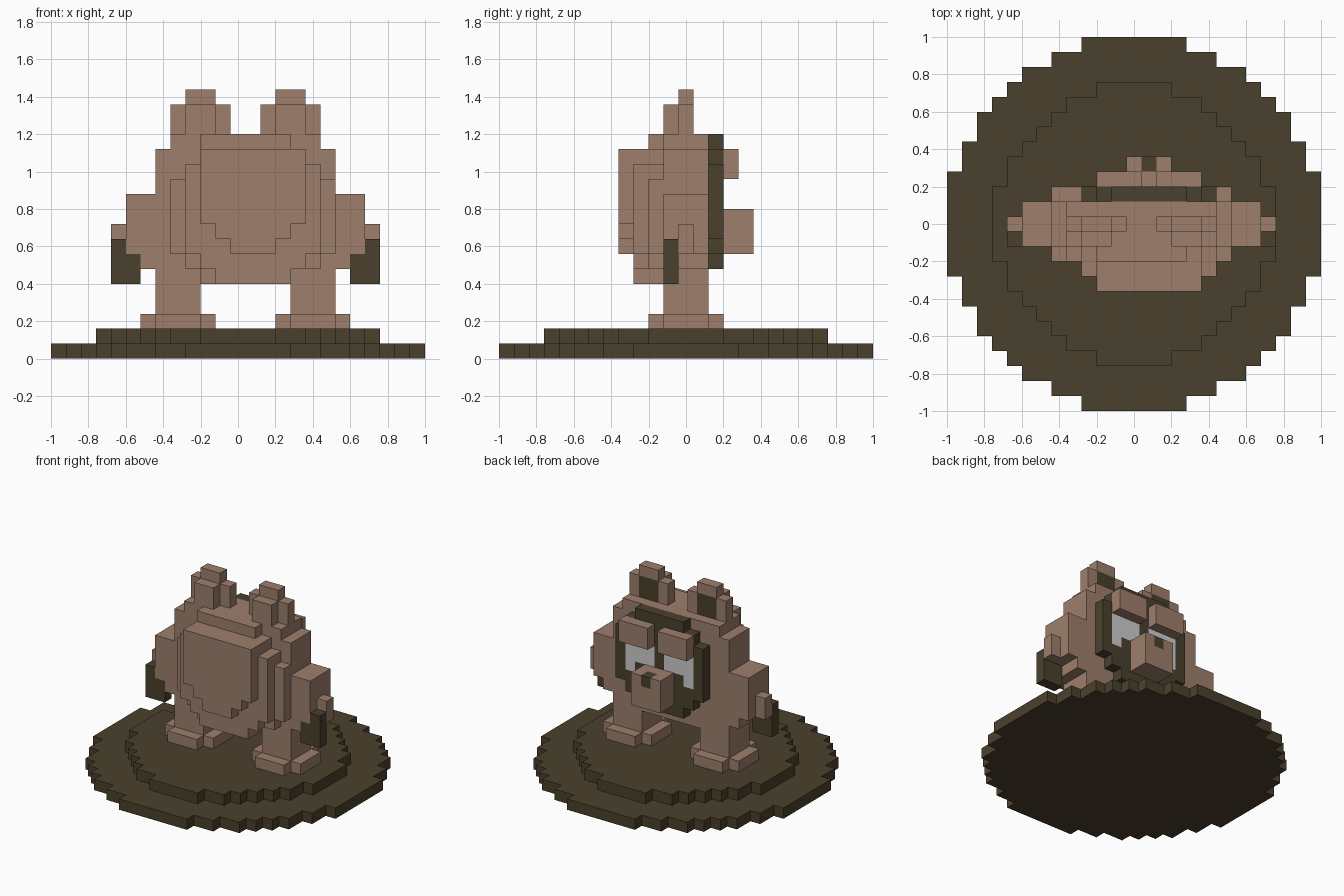
import bpy, bmesh, math
from mathutils import Vector

if "Cube" in bpy.data.objects:
    bpy.data.objects.remove(bpy.data.objects["Cube"])

V = 0.08  # size of one block


def lin(c):
    c /= 255
    return c / 12.92 if c <= 0.04045 else ((c + 0.055) / 1.055) ** 2.4


def material(name, r, g, b):
    m = bpy.data.materials.new(name)
    m.diffuse_color = (lin(r), lin(g), lin(b), 1)
    m.use_nodes = True
    m.node_tree.nodes["Principled BSDF"].inputs["Base Color"].default_value = m.diffuse_color
    return m


tan = material("tan_fur", 157, 127, 108)
dark = material("dark_brown", 74, 64, 44)
grey = material("eye_grey", 205, 205, 205)

SIDES = [Vector(d) for d in ((1, 0, 0), (-1, 0, 0), (0, 1, 0), (0, -1, 0), (0, 0, 1), (0, 0, -1))]


def cells(box):
    """Grid cells filled by a box (x0, x1, y0, y1, z0, z1)."""
    a = [round((v + (1 if i < 4 else 0)) / V) for i, v in enumerate(box)]
    return {(x, y, z) for x in range(a[0], a[1]) for y in range(a[2], a[3]) for z in range(a[4], a[5])}


def part(name, mat, boxes, cut=()):
    """Blocky solid from boxes, minus cut boxes, keeping only its outer skin."""
    full = set().union(*map(cells, boxes))
    for c in cut:
        full -= cells(c)
    bm = bmesh.new()
    for c in sorted(full):
        mid = Vector(c) + Vector((0.5, 0.5, 0.5))
        for n in SIDES:
            if tuple(int(v) for v in Vector(c) + n) in full:
                continue
            u = Vector((n.y, n.z, n.x))
            w = n.cross(u)
            ring = [mid + (n + u * s + w * t) / 2 for s, t in ((1, 1), (-1, 1), (-1, -1), (1, -1))]
            bm.faces.new([bm.verts.new(p * V - Vector((1, 1, 0))) for p in ring])
    bmesh.ops.remove_doubles(bm, verts=bm.verts, dist=0.001)
    bmesh.ops.dissolve_limit(bm, angle_limit=math.radians(1), verts=bm.verts, edges=bm.edges)
    me = bpy.data.meshes.new(name)
    bm.to_mesh(me)
    bm.free()
    me.materials.append(mat)
    ob = bpy.data.objects.new(name, me)
    bpy.context.collection.objects.link(ob)


def flip(boxes, axis=0.04):
    return [(2 * axis - b[1], 2 * axis - b[0], *b[2:]) for b in boxes]


def pair(name, mat, boxes, cut=(), axis=0.04):
    part(name + "_left", mat, boxes, cut)
    part(name + "_right", mat, flip(boxes, axis), flip(cut, axis))


def rows(y0, y1, table):
    """Slab of rows (z0, z1, x0, x1) between two depths."""
    return [(x0, x1, y0, y1, z0, z1) for z0, z1, x0, x1 in table]


# Round stepped base: (half width, half depth) strips
def disc(z, strips):
    return [(-w, w, -d, d, z, z + V) for w, d in strips]


part("base_lower", dark, disc(0, [(1, .28), (.92, .44), (.84, .6), (.76, .68),
                                  (.68, .76), (.6, .84), (.44, .92), (.28, 1)]))
part("base_upper", dark, disc(V, [(.76, .2), (.68, .36), (.6, .44), (.52, .52),
                                  (.44, .6), (.36, .68), (.2, .76)]))

# Feet and legs
pair("foot", tan, [(-.52, -.12, -.12, .12, .16, .24), (-.44, -.2, -.2, .2, .16, .24)])
pair("leg", tan, [(-.44, -.2, -.12, .12, .24, .48)])

# Torso
part("torso", tan, rows(-.12, .12, [(.4, .48, -.2, .28), (.48, 1.12, -.44, .52),
                                    (1.12, 1.2, -.36, .44)]))

# Rounded belly in three layers
part("belly", tan,
     rows(-.2, -.12, [(.4, .48, -.2, .28), (.48, .56, -.28, .44), (.56, .96, -.36, .52),
                      (.96, 1.04, -.28, .44), (1.04, 1.12, -.2, .36), (1.12, 1.2, -.2, .28)])
     + rows(-.28, -.2, [(.4, .48, -.12, .28), (.48, .56, -.2, .36), (.56, 1.04, -.28, .44),
                        (1.04, 1.12, -.2, .36)])
     + rows(-.36, -.28, [(.56, .64, -.04, .2), (.64, .72, -.12, .28), (.72, 1.12, -.2, .36)]))

# Arms and dark paws
pair("arm", tan, [(-.52, -.44, -.12, .12, .48, .88), (-.6, -.52, -.12, .12, .56, .88),
                  (-.68, -.6, -.04, .04, .56, .72)])
pair("paw", dark, [(-.68, -.6, -.12, -.04, .4, .64), (-.6, -.52, -.12, -.04, .4, .56)])

# Ears with dark inner panels
inner = (-.28, -.12, -.04, .04, 1.2, 1.36)
pair("ear", tan, [(-.36, -.04, -.04, .04, 1.2, 1.36), (-.28, -.12, -.12, -.04, 1.2, 1.36),
                  (-.28, -.12, -.04, .04, 1.36, 1.44)], [inner])
pair("ear_inner", dark, [inner])

# Face mask with eyes set into it
eye = [(-.2, .04, .12, .2, .72, .96)]
pupil = [(-.12, -.04, .12, .2, .72, .8)]
part("face_mask", dark, rows(.12, .2, [(.48, .56, -.12, .28), (.56, .64, -.2, .36), (.64, 1.04, -.28, .44),
                                       (1.04, 1.12, -.2, .36), (1.12, 1.2, -.12, .28)]),
     eye + flip(eye, .08))
pair("eye", grey, eye, pupil, .08)
pair("pupil", dark, pupil, (), .08)
pair("brow", tan, [(-.2, .04, .2, .28, .96, 1.12)], (), .08)

# Snout and nose
nose = (.04, .12, .28, .36, .72, .8)
part("snout", tan, [(-.04, .2, .2, .36, .56, .8)], [nose])
part("nose", dark, [nose])
